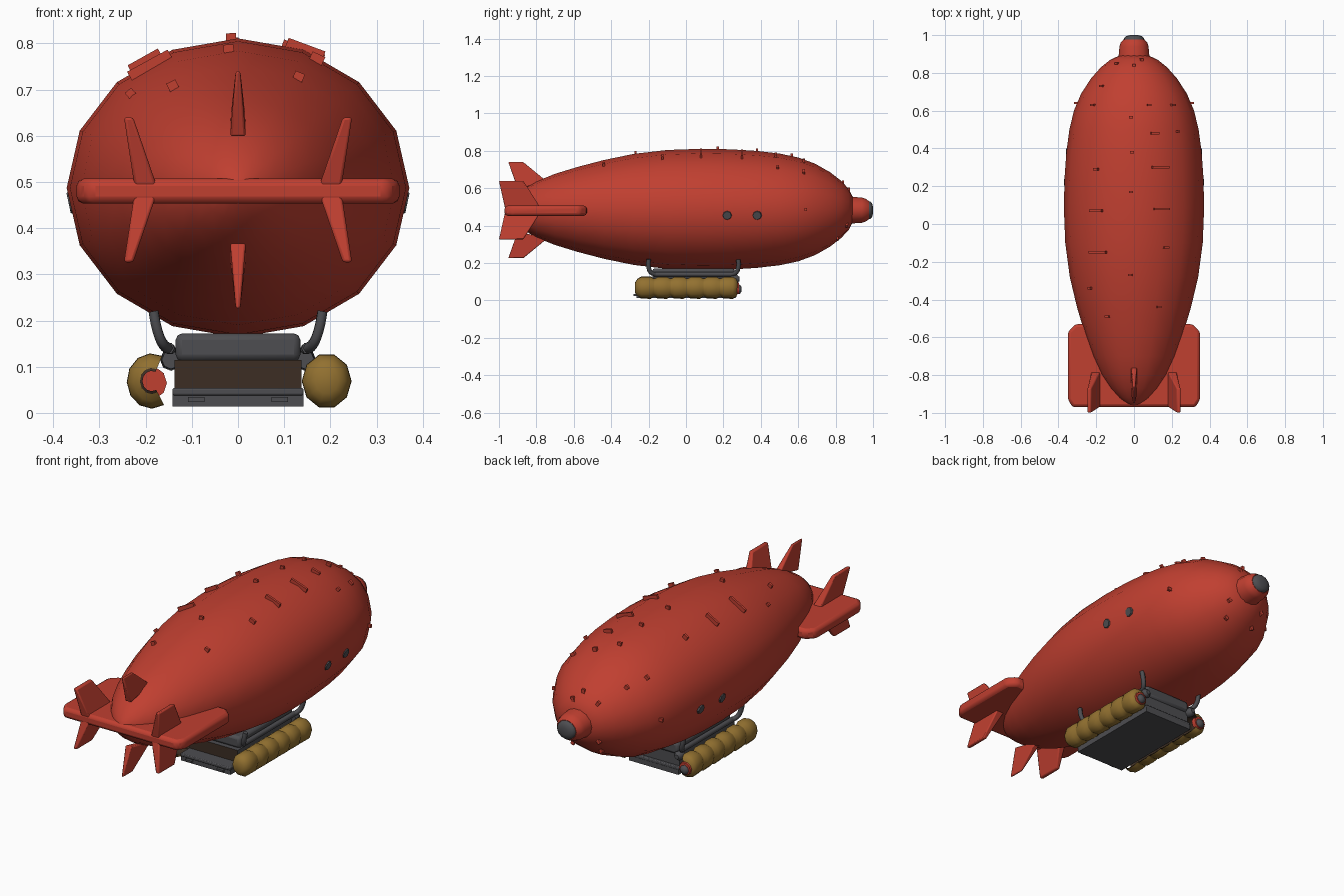
import bpy, bmesh, math
from mathutils import Vector, Matrix

if "Cube" in bpy.data.objects:
    bpy.data.objects.remove(bpy.data.objects["Cube"])

def material(name, color):
    m = bpy.data.materials.new(name)
    m.diffuse_color = (*color, 1)
    m.use_nodes = True
    m.node_tree.nodes["Principled BSDF"].inputs["Base Color"].default_value = m.diffuse_color
    return m

RED = material("hull red", (0.53, 0.05, 0.03))
GREY = material("dark grey", (0.075, 0.075, 0.082))
GOLD = material("ochre", (0.29, 0.165, 0.03))
BROWN = material("dark brown", (0.045, 0.027, 0.017))

def add(name, bm, mats, smooth=40, bevel=0.0):
    bmesh.ops.recalc_face_normals(bm, faces=bm.faces)
    me = bpy.data.meshes.new(name)
    bm.to_mesh(me)
    bm.free()
    ob = bpy.data.objects.new(name, me)
    bpy.context.collection.objects.link(ob)
    for m in mats:
        me.materials.append(m)
    if bevel:
        b = ob.modifiers.new("bevel", 'BEVEL')
        b.width, b.segments = bevel, 2
    if smooth:
        bpy.ops.object.select_all(action='DESELECT')
        ob.select_set(True)
        bpy.context.view_layer.objects.active = ob
        bpy.ops.object.shade_smooth_by_angle(angle=math.radians(smooth))
    return ob

def loft(name, profile, mats, n=16, sx=1, sz=1, x=0, z=0, arc=None, smooth=50, cap=True):
    """Rings of radius r along y; arc = (start, end) degrees makes an open shell."""
    bm = bmesh.new()
    a0, a1 = arc or (0, 360)
    count = n + 1 if arc else n
    rings = []
    for y, r in profile:
        angles = [math.radians(a0 + (a1 - a0) * i / n) for i in range(count)]
        rings.append([bm.verts.new((x + sx * r * math.cos(a), y, z + sz * r * math.sin(a))) for a in angles])
    for p, q in zip(rings, rings[1:]):
        for i in range(n):
            j = (i + 1) % count
            bm.faces.new((p[i], p[j], q[j], q[i]))
    if cap and not arc:
        bm.faces.new(rings[0])
        bm.faces.new(rings[-1])
    return add(name, bm, mats, smooth)

def box(name, lo, hi, mats, bevel=0.0, rule=None):
    bm = bmesh.new()
    bmesh.ops.create_cube(bm, size=1)
    for v in bm.verts:
        v.co = [(l + h) / 2 + c * (h - l) for l, h, c in zip(lo, hi, v.co)]
    bm.normal_update()
    if rule:
        for f in bm.faces:
            f.material_index = rule(f)
    return add(name, bm, mats, 35 if bevel else 0, bevel)

def fin(name, root, tip, root_w, tip_w):
    """Tapered blade: root and tip are (rear, front) points, widths along x."""
    bm = bmesh.new()
    loops = []
    for (a, b), w in ((root, root_w), (tip, tip_w)):
        loops.append([bm.verts.new(Vector(p) + Vector((s * w / 2, 0, 0)))
                      for p, s in ((a, -1), (a, 1), (b, 1), (b, -1))])
    p, q = loops
    bm.faces.new(p)
    bm.faces.new(q)
    for i in range(4):
        j = (i + 1) % 4
        bm.faces.new((p[i], p[j], q[j], q[i]))
    return add(name, bm, [RED], 35, 0.006)

# Hull
CZ, FLAT = 0.487, 0.873
HULL = [(-0.965, 0.012), (-0.95, 0.04), (-0.92, 0.08), (-0.87, 0.125), (-0.8, 0.172), (-0.7, 0.218),
        (-0.58, 0.26), (-0.44, 0.302), (-0.28, 0.34), (-0.1, 0.364), (0.08, 0.371), (0.24, 0.368),
        (0.38, 0.358), (0.5, 0.342), (0.6, 0.318), (0.69, 0.28), (0.77, 0.228), (0.83, 0.175),
        (0.87, 0.125), (0.895, 0.07)]
loft("hull", HULL, [RED], sz=FLAT, z=CZ)

def radius(y):
    for (y0, r0), (y1, r1) in zip(HULL, HULL[1:]):
        if y0 <= y <= y1:
            return r0 + (r1 - r0) * (y - y0) / (y1 - y0)
    return 0.02

# Nose collar and tip
loft("nose_collar", [(0.86, 0.088), (0.9, 0.08), (0.94, 0.077), (0.96, 0.07), (0.978, 0.055)],
     [RED], n=14, sz=0.9, z=0.483)
loft("nose_tip", [(0.965, 0.054), (0.985, 0.052), (0.995, 0.04), (1.0, 0.02)],
     [GREY], n=12, sz=0.9, z=0.483)

# Horizontal tailplane
bm = bmesh.new()
half = [(0.325, -0.97), (0.35, -0.93), (0.35, -0.57), (0.31, -0.53)]
outline = half + [(-x, y) for x, y in reversed(half)]
face = bm.faces.new([bm.verts.new((x, y, 0.453)) for x, y in outline])
ext = bmesh.ops.extrude_face_region(bm, geom=[face])
for v in ext["geom"]:
    if isinstance(v, bmesh.types.BMVert):
        v.co.z = 0.507
add("tailplane", bm, [RED], 35, 0.016)

# Vertical fins: one pair in the middle, one pair on each side
for up, label in ((1, "upper"), (-1, "lower")):
    c = 0.483
    fin(f"{label}_middle_fin", ((0, -0.9, c + up * 0.115), (0, -0.74, c + up * 0.15)),
        ((0, -0.95, c + up * 0.257), (0, -0.87, c + up * 0.257)), 0.034, 0.01)
    for s, side in ((-1, "left"), (1, "right")):
        fin(f"{label}_{side}_fin", ((s * 0.198, -0.965, c), (s * 0.198, -0.77, c)),
            ((s * 0.237, -1.0, c + up * 0.157), (s * 0.237, -0.87, c + up * 0.157)), 0.05, 0.02)

# Hull cleats: x, y, width; top side then underside
def cleat(i, x, y, w, side=1):
    r = radius(y)
    t = max(-1, min(1, x / r))
    a = math.acos(t)
    pos = Vector((x, y, CZ + side * FLAT * r * math.sin(a)))
    normal = Vector((math.cos(a) * FLAT, 0, side * math.sin(a))).normalized()
    tangent = Vector((normal.z, 0, -normal.x))
    m = Matrix((tangent, Vector((0, 1, 0)), normal)).transposed().to_4x4()
    bm = bmesh.new()
    bmesh.ops.create_cube(bm, size=1)
    bm.transform(Matrix.Translation(pos) @ m @ Matrix.Diagonal((w, 0.012, 0.026, 1)))
    add(f"cleat_{i}", bm, [RED], 0)

TOP = [(-0.09, 0.85, 0.016), (0, 0.84, 0.016), (0.04, 0.87, 0.016), (-0.17, 0.73, 0.02),
       (-0.305, 0.64, 0.016), (-0.215, 0.63, 0.022), (0.08, 0.63, 0.022), (0.205, 0.63, 0.025),
       (0.305, 0.64, 0.016), (-0.015, 0.565, 0.02), (0.11, 0.48, 0.045), (0.23, 0.49, 0.016),
       (-0.01, 0.38, 0.022), (0.14, 0.3, 0.095), (-0.2, 0.29, 0.025), (-0.015, 0.17, 0.022),
       (-0.2, 0.07, 0.075), (0.145, 0.08, 0.085), (0.17, -0.125, 0.03), (-0.19, -0.15, 0.1),
       (-0.02, -0.27, 0.022), (-0.23, -0.34, 0.018), (0.13, -0.44, 0.022), (-0.14, -0.49, 0.022)]
for i, (x, y, w) in enumerate(TOP):
    cleat(i, x, y, w)
for i, (x, y) in enumerate([(-0.08, 0.81), (0.08, 0.81), (-0.1, 0.86), (0.1, 0.86)]):
    cleat(f"under_{i}", x, y, 0.018, -1)

# Side portholes
for s, side in ((-1, "left"), (1, "right")):
    for i, y in enumerate((0.22, 0.38)):
        bm = bmesh.new()
        bmesh.ops.create_cone(bm, cap_ends=True, segments=8, radius1=0.026, radius2=0.022, depth=0.009)
        bm.transform(Matrix.Translation((s * (radius(y) - 0.006), y, 0.455)) @
                     Matrix.Rotation(s * math.radians(102), 4, 'Y'))
        add(f"porthole_{side}_{i}", bm, [GREY], 0)

# Gondola: floor, cabin with brown rear wall, roof
box("gondola_floor", (-0.142, -0.265, 0.014), (0.142, 0.265, 0.04), [GREY])
box("floor_rim", (-0.142, -0.272, 0.038), (0.142, 0.265, 0.054), [GREY], 0.004)
box("cabin", (-0.138, -0.2, 0.05), (0.138, 0.25, 0.115), [GREY, BROWN],
    rule=lambda f: 1 if f.normal.y < -0.5 else 0)
box("cabin_roof", (-0.135, -0.18, 0.112), (0.135, 0.26, 0.172), [GREY], 0.014)
for s in (-1, 1):
    box("floor_latch", (s * 0.09 - 0.018, -0.28, 0.024), (s * 0.09 + 0.018, -0.26, 0.034), [GREY])

# Ribbed side bags, the left one an open shell with a brown lining
bag = [(-0.272, 0.028), (-0.262, 0.044)]
for i in range(6):
    y = -0.255 + i * 0.088
    bag += [(y, 0.05), (y + 0.016, 0.059), (y + 0.066, 0.06), (y + 0.084, 0.05)]
bag += [(0.276, 0.03)]
loft("right_bag", bag, [GOLD], n=10, sx=0.9, x=0.192, z=0.069)
loft("left_bag", bag, [GOLD], n=8, sx=0.9, x=-0.187, z=0.069, arc=(65, 300))
loft("left_bag_lining", [(y, r - 0.006) for y, r in bag], [BROWN], n=8, sx=0.9,
     x=-0.187, z=0.069, arc=(65, 300))

# Pipework: rail along each side with curved hangers up to the hull
def pipe(name, points, r):
    cu = bpy.data.curves.new(name, 'CURVE')
    cu.dimensions = '3D'
    cu.bevel_depth, cu.bevel_resolution, cu.resolution_u, cu.use_fill_caps = r, 1, 4, True
    sp = cu.splines.new('BEZIER')
    sp.bezier_points.add(len(points) - 1)
    for b, p in zip(sp.bezier_points, points):
        b.co = p
        b.handle_left_type = b.handle_right_type = 'AUTO'
    ob = bpy.data.objects.new(name, cu)
    cu.materials.append(GREY)
    bpy.context.collection.objects.link(ob)

for s, side in ((-1, "left"), (1, "right")):
    pipe(f"{side}_rail", [(s * 0.15, -0.17, 0.14), (s * 0.15, 0.25, 0.14)], 0.013)
    for y, d, end in ((-0.2, 1, "rear"), (0.28, -1, "front")):
        pipe(f"{side}_{end}_hanger", [(s * 0.145, y + d * 0.05, 0.137), (s * 0.163, y + d * 0.012, 0.15),
                                      (s * 0.175, y, 0.18), (s * 0.183, y, 0.22)], 0.012)
    # Nozzle at the front of each bag
    loft(f"{side}_nozzle_ring", [(0.262, 0.036), (0.283, 0.032)], [RED], n=10, x=s * 0.19, z=0.065)
    loft(f"{side}_nozzle", [(0.27, 0.026), (0.288, 0.024), (0.298, 0.012)], [GREY], n=8, x=s * 0.19, z=0.06)
    loft(f"{side}_valve", [(0.24, 0.02), (0.27, 0.024), (0.285, 0.012)], [GREY], n=8, x=s * 0.145, z=0.115)
